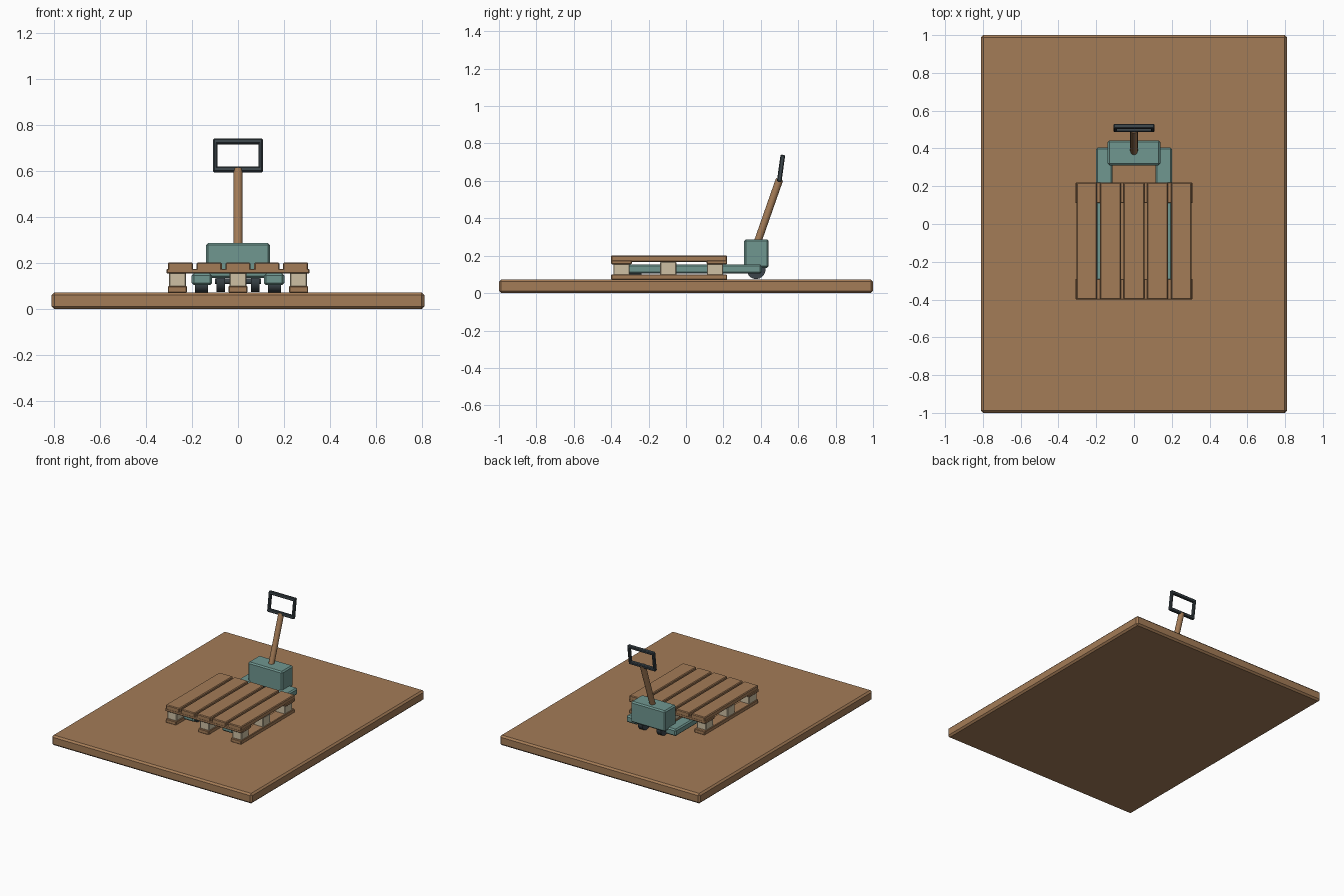
import bpy, bmesh, math
from mathutils import Vector

if "Cube" in bpy.data.objects:
    bpy.data.objects.remove(bpy.data.objects["Cube"])


def material(name, rgb):
    m = bpy.data.materials.new(name)
    m.diffuse_color = (*rgb, 1)
    m.use_nodes = True
    m.node_tree.nodes["Principled BSDF"].inputs["Base Color"].default_value = m.diffuse_color
    return m


WOOD = material("wood", (0.37, 0.20, 0.095))
PALE = material("pale_wood", (0.62, 0.53, 0.37))
TEAL = material("teal_paint", (0.16, 0.31, 0.28))
DARK = material("dark_rubber", (0.045, 0.06, 0.07))


def finish(name, bm, mat):
    bmesh.ops.recalc_face_normals(bm, faces=bm.faces)
    me = bpy.data.meshes.new(name)
    bm.to_mesh(me)
    bm.free()
    me.materials.append(mat)
    ob = bpy.data.objects.new(name, me)
    bpy.context.collection.objects.link(ob)
    return ob


def box(name, x, y, z, mat, bevel=0.004):
    """Chamfered box from (min, max) ranges."""
    bm = bmesh.new()
    bmesh.ops.create_cube(bm, size=1)
    for v in bm.verts:
        v.co = Vector([r[0] + (c + 0.5) * (r[1] - r[0]) for c, r in zip(v.co, (x, y, z))])
    bmesh.ops.bevel(bm, geom=bm.edges[:], offset=bevel, segments=1, affect='EDGES')
    return finish(name, bm, mat)


def rod(name, a, b, radius, mat, sides=16):
    """Cylinder between two points."""
    a, b = Vector(a), Vector(b)
    bm = bmesh.new()
    bmesh.ops.create_cone(bm, cap_ends=True, segments=sides, radius1=radius,
                          radius2=radius, depth=(b - a).length)
    for f in bm.faces:
        f.smooth = len(f.verts) == 4
    for e in bm.edges:
        e.smooth = all(len(f.verts) == 4 for f in e.link_faces)
    q = (b - a).to_track_quat('Z', 'Y')
    for v in bm.verts:
        v.co = q @ v.co + (a + b) / 2
    return finish(name, bm, mat)


# Floor slab
box("floor_slab", (-0.81, 0.81), (-1, 1), (0, 0.073), WOOD, 0.012)

# Pallet: deck boards, cross boards, blocks and bottom runners
Y = (-0.40, 0.22)
for i in range(5):
    x = (i - 2) * 0.125
    box(f"deck_board_{i}", (x - 0.055, x + 0.055), Y, (0.167, 0.202), WOOD, 0.005)
for i, y in enumerate((-0.345, 0.165)):
    box(f"cross_board_{i}", (-0.31, 0.31), (y - 0.055, y + 0.055), (0.154, 0.175), WOOD)
for i, x in enumerate((-0.263, 0, 0.263)):
    box(f"runner_{i}", (x - 0.042, x + 0.042), Y, (0.071, 0.10), WOOD)
    for j, y in enumerate((-0.345, -0.095, 0.155)):
        box(f"block_{i}_{j}", (x - 0.037, x + 0.037), (y - 0.043, y + 0.043),
            (0.096, 0.168 if j == 1 else 0.158), PALE)

# Pallet jack: forks, load rollers and steering wheels on both sides
for side, s in (("left", -1), ("right", 1)):
    box(f"fork_{side}", (s * 0.157 - 0.044, s * 0.157 + 0.044), (-0.35, 0.405),
        (0.104, 0.154), TEAL, 0.009)
    rod(f"load_roller_{side}", (s * 0.13, -0.27, 0.107), (s * 0.187, -0.27, 0.107), 0.034, DARK)
    rod(f"steer_wheel_{side}", (s * 0.057, 0.375, 0.125), (s * 0.093, 0.375, 0.125), 0.05, DARK, 20)
rod("steer_axle", (-0.1, 0.375, 0.12), (0.1, 0.375, 0.12), 0.012, DARK)
box("pump_housing", (-0.139, 0.139), (0.311, 0.442), (0.135, 0.287), TEAL, 0.009)

# Steering pole
rod("steering_pole", (0, 0.378, 0.26), (0, 0.50, 0.608), 0.02, WOOD)

# Handle loop, leaning back slightly
W, H, T, D = 0.108, 0.073, 0.0115, 0.0125
parts = {
    "handle_bottom": ((-W, W), (-D, D), (-H, -H + 2 * T)),
    "handle_top": ((-W, W), (-D, D), (H - 2 * T, H)),
    "handle_left": ((-W, -W + 1.6 * T), (-D, D), (-H, H)),
    "handle_right": ((W - 1.6 * T, W), (-D, D), (-H, H)),
}
for name, r in parts.items():
    ob = box(name, *r, DARK, 0.005)
    ob.location = (0, 0.508, 0.667)
    ob.rotation_euler.x = -math.radians(8)
